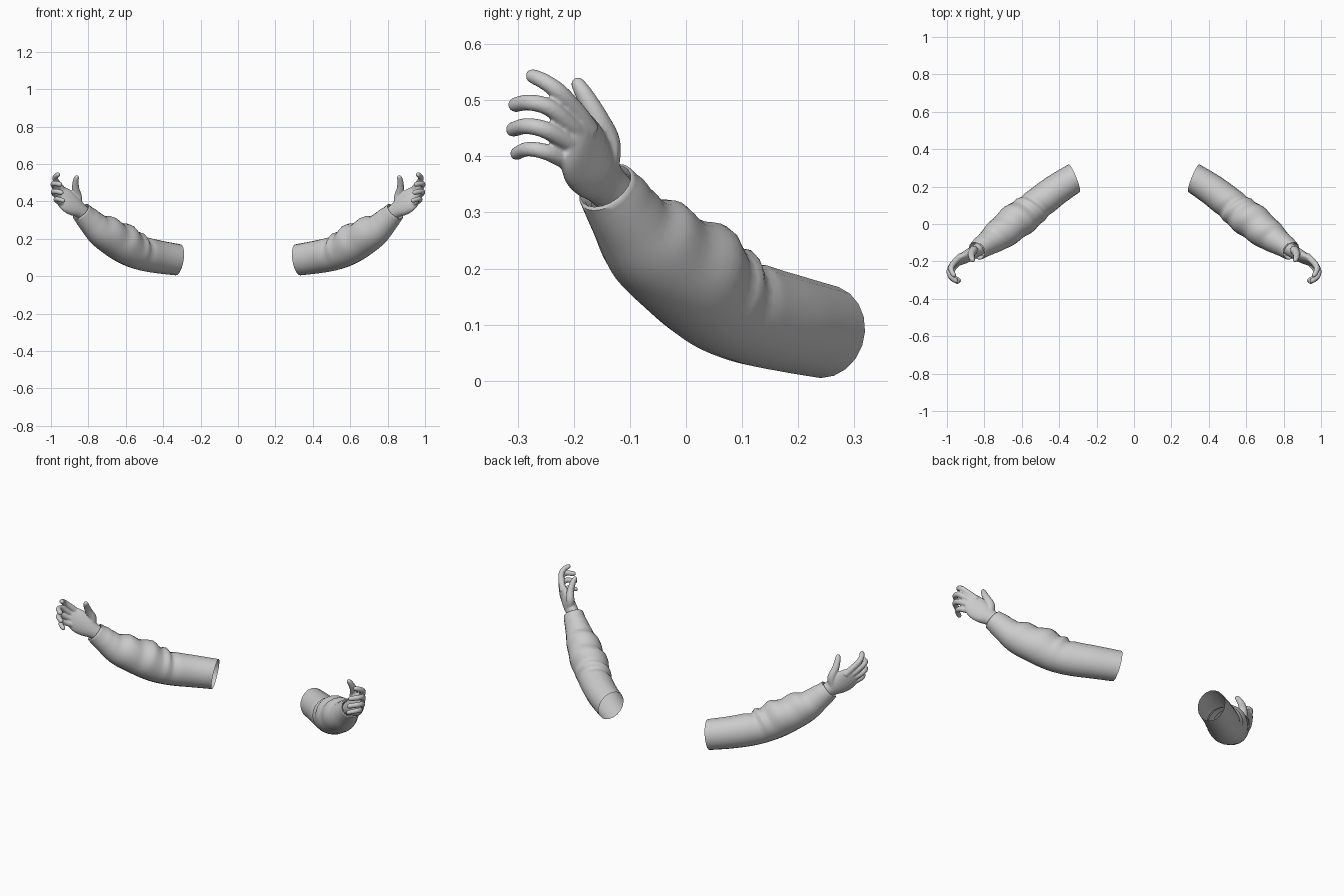
import bpy, bmesh, math
from mathutils import Vector

if "Cube" in bpy.data.objects:
    bpy.data.objects.remove(bpy.data.objects["Cube"])

grey = bpy.data.materials.new("soft grey")
grey.diffuse_color = (0.6, 0.6, 0.6, 1)
grey.use_nodes = True
grey.node_tree.nodes["Principled BSDF"].inputs["Base Color"].default_value = grey.diffuse_color


def spline(pts, steps):
    """Catmull-Rom samples through points of any size."""
    out = []
    for i in range(len(pts) - 1):
        q = [pts[max(0, min(len(pts) - 1, i + k))] for k in (-1, 0, 1, 2)]
        for s in range(steps):
            t = s / steps
            out.append([0.5 * (2 * b + (c - a) * t + (2 * a - 5 * b + 4 * c - d) * t * t
                               + (3 * b - a - 3 * c + d) * t ** 3) for a, b, c, d in zip(*q)])
    out.append(list(pts[-1]))
    return out


def bridge(bm, rings, caps=False):
    n = len(rings[0])
    for a, b in zip(rings, rings[1:]):
        for i in range(n):
            bm.faces.new((a[i], a[(i + 1) % n], b[(i + 1) % n], b[i]))
    if caps:
        bm.faces.new(rings[0][::-1])
        bm.faces.new(rings[-1])


def ring(bm, centre, u, v, ru, rv, n):
    return [bm.verts.new(centre + u * ru * math.cos(2 * math.pi * i / n)
                         + v * rv * math.sin(2 * math.pi * i / n)) for i in range(n)]


def finish(bm, name):
    bmesh.ops.recalc_face_normals(bm, faces=bm.faces)
    me = bpy.data.meshes.new(name)
    bm.to_mesh(me)
    bm.free()
    me.materials.append(grey)
    me.shade_smooth()
    ob = bpy.data.objects.new(name, me)
    bpy.context.collection.objects.link(ob)
    return ob


def mirror(ob):
    ob.modifiers.new("other side", 'MIRROR').use_mirror_merge = False


# Sleeve: open tube along the bent arm, with cloth folds on its upper side
arm = [(0.32, 0.245, 0.088, 0.084), (0.42, 0.18, 0.103, 0.088), (0.51, 0.11, 0.122, 0.092),
       (0.58, 0.052, 0.153, 0.098), (0.65, 0.0, 0.195, 0.099), (0.73, -0.065, 0.243, 0.087),
       (0.79, -0.107, 0.293, 0.068), (0.838, -0.142, 0.345, 0.056)]
# (position along the sleeve, height, width) of each fold
folds = [(2.25, -0.012, 0.22), (2.6, 0.008, 0.15), (2.95, -0.006, 0.15), (3.6, 0.012, 0.3),
         (4.2, -0.007, 0.2), (4.8, 0.008, 0.3), (5.4, -0.006, 0.25), (6.3, 0.004, 0.2)]
STEPS, SIDES = 6, 20
path = spline(arm, STEPS)
bm = bmesh.new()
rings = []
for k, p in enumerate(path):
    c = Vector(p[:3])
    d = (Vector(path[min(k + 1, len(path) - 1)][:3]) - Vector(path[max(k - 1, 0)][:3])).normalized()
    mix = max(0, 1 - k / 10)
    d = d.lerp(Vector((0.92, -0.37, 0.15)), mix).normalized()
    side = d.cross(Vector((0, 0, 1))).normalized()
    up = side.cross(d)
    loop = ring(bm, c, side, up, p[3] * 0.95, p[3], SIDES)
    for i, vert in enumerate(loop):
        a = 2 * math.pi * i / SIDES
        top = max(0, 0.35 + 0.65 * math.sin(a))
        t = k / STEPS + 0.25 * math.cos(a)
        bump = sum(h * math.exp(-((t - q) / w) ** 2) for q, h, w in folds)
        vert.co += (vert.co - c).normalized() * bump * top
    rings.append(loop)
# Cuff lip turned back into the sleeve
for depth, r in ((0.003, 0.050), (-0.006, 0.046), (-0.03, 0.045)):
    rings.append(ring(bm, c + d * depth, side, up, r, r, SIDES))
bridge(bm, rings)
sleeve = finish(bm, "sleeve")
mirror(sleeve)

# Hand: palm, four curled fingers and thumb, fused into one skin
bm = bmesh.new()
palm = [(0.81, -0.12, 0.325, 0.040, 0.036), (0.845, -0.145, 0.352, 0.043, 0.034),
        (0.88, -0.165, 0.378, 0.057, 0.033), (0.915, -0.184, 0.405, 0.064, 0.028),
        (0.945, -0.198, 0.426, 0.058, 0.021), (0.962, -0.209, 0.436, 0.046, 0.013)]
samples = spline(palm, 3)
rings = []
for k, p in enumerate(samples):
    f = k / (len(samples) - 1)
    across = Vector((-0.45, 0.45, 0.75)).lerp(Vector((-0.1, 0.3, 0.95)), f).normalized()
    thick = across.cross(Vector((0.115, -0.08, 0.085))).normalized()
    rings.append(ring(bm, Vector(p[:3]), across, thick, p[3], p[4], 20))
bridge(bm, rings, True)


def digit(pts, r0, r1):
    samples = [Vector(p) for p in spline(pts, 5)]
    n = len(samples) - 1
    loops = []
    for k, c in enumerate(samples):
        d = (samples[min(k + 1, n)] - samples[max(k - 1, 0)]).normalized()
        u = d.orthogonal().normalized() if k == 0 else (u - d * u.dot(d)).normalized()
        r = r0 + (r1 - r0) * k / n
        loops.append(ring(bm, c, u, d.cross(u), r, r, 12))
    for s in (0.5, 0.85, 0.98):  # rounded tip
        q = r1 * math.sqrt(1 - s * s)
        loops.append(ring(bm, c + d * r1 * s, u, d.cross(u), q, q, 12))
    bridge(bm, loops, True)


# index, middle, ring and little finger
digit([(0.925, -0.172, 0.445), (0.948, -0.192, 0.475), (0.975, -0.225, 0.513),
       (0.975, -0.252, 0.533), (0.963, -0.273, 0.543)], 0.019, 0.013)
digit([(0.925, -0.18, 0.43), (0.958, -0.203, 0.452), (0.985, -0.242, 0.486),
       (0.982, -0.278, 0.496), (0.952, -0.304, 0.492)], 0.018, 0.0135)
digit([(0.925, -0.185, 0.405), (0.958, -0.21, 0.424), (0.985, -0.25, 0.447),
       (0.978, -0.284, 0.454), (0.945, -0.308, 0.448)], 0.018, 0.0135)
digit([(0.915, -0.19, 0.38), (0.945, -0.214, 0.392), (0.972, -0.25, 0.408),
       (0.964, -0.282, 0.413), (0.935, -0.302, 0.405)], 0.017, 0.012)
# thumb
digit([(0.86, -0.145, 0.38), (0.858, -0.14, 0.425), (0.868, -0.158, 0.468),
       (0.868, -0.178, 0.505), (0.863, -0.192, 0.528)], 0.027, 0.013)
hand = finish(bm, "hand")
skin = hand.modifiers.new("fuse", 'REMESH')
skin.mode = 'VOXEL'
skin.voxel_size = 0.0035
skin.use_smooth_shade = True
soft = hand.modifiers.new("soften", 'SMOOTH')
soft.factor, soft.iterations = 0.5, 4
mirror(hand)

# keep the cuff and fold edges crisp
bpy.ops.object.select_all(action='DESELECT')
sleeve.select_set(True)
bpy.context.view_layer.objects.active = sleeve
bpy.ops.object.shade_smooth_by_angle(angle=math.radians(50))
